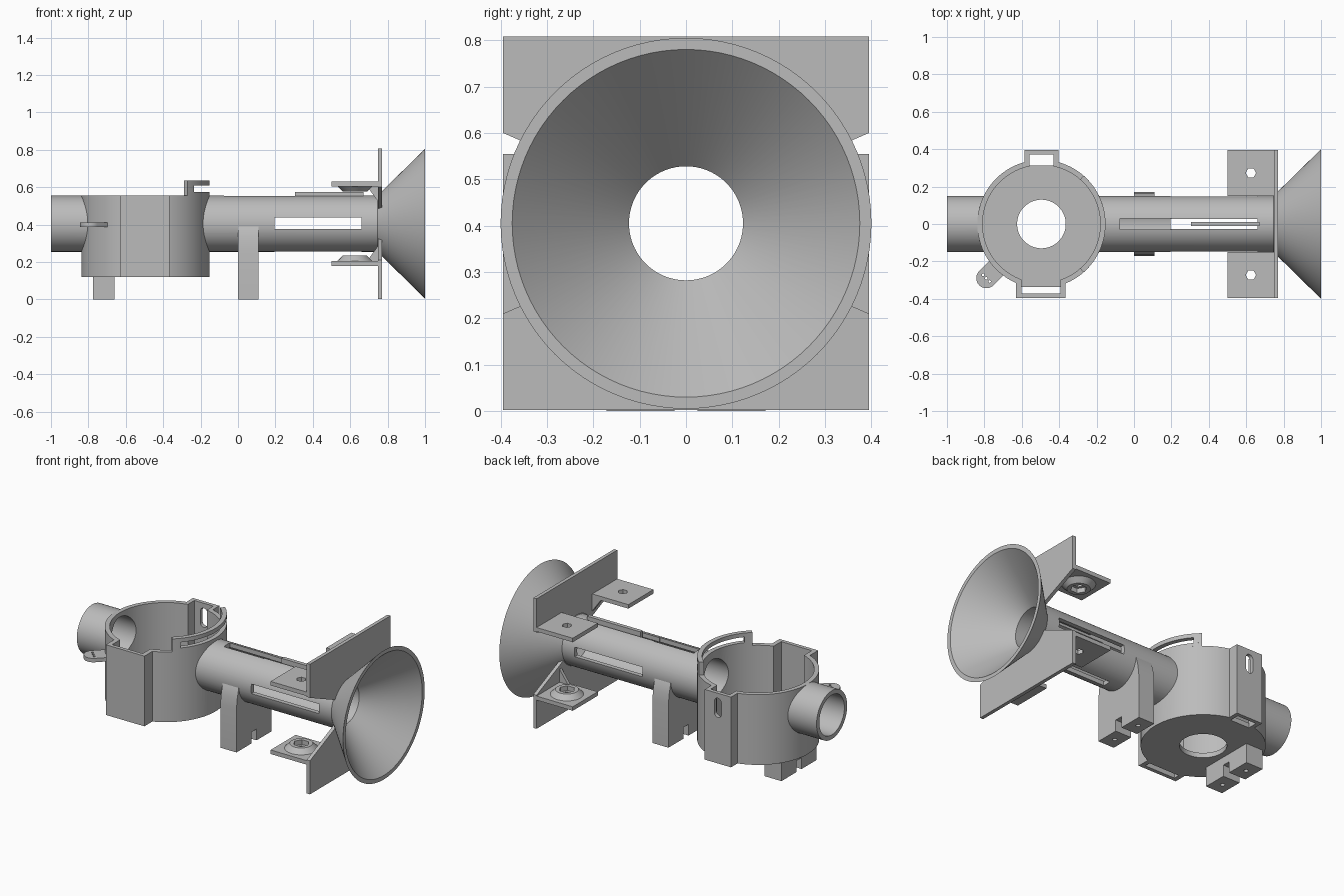
import bpy, bmesh
from math import pi, cos, sin, radians
from mathutils import Vector

cube = bpy.data.objects.get("Cube")
if cube:
    bpy.data.objects.remove(cube)

grey = bpy.data.materials.new("light_grey")
grey.use_nodes = True
GREY = (0.5, 0.5, 0.5, 1)
grey.diffuse_color = GREY
grey.node_tree.nodes["Principled BSDF"].inputs["Base Color"].default_value = GREY

AXIS_Z = 0.405      # height of the tube axis
CUP_X = -0.495      # centre of the cup
CUP_R, CUP_IN = 0.343, 0.315
SEG = 96


def make(name, bm):
    bmesh.ops.recalc_face_normals(bm, faces=bm.faces)
    mesh = bpy.data.meshes.new(name)
    bm.to_mesh(mesh)
    bm.free()
    mesh.materials.append(grey)
    ob = bpy.data.objects.new(name, mesh)
    bpy.context.collection.objects.link(ob)
    return ob


def prism(name, pts, axis, a, b):
    """Extrude a 2D outline along an axis from a to b."""
    place = {"x": lambda p, t: (t, p[0], p[1]),
             "y": lambda p, t: (p[0], t, p[1]),
             "z": lambda p, t: (p[0], p[1], t)}[axis]
    bm = bmesh.new()
    lo, hi = ([bm.verts.new(place(p, t)) for p in pts] for t in (a, b))
    bm.faces.new(lo)
    bm.faces.new(hi)
    for i in range(len(pts)):
        j = (i + 1) % len(pts)
        bm.faces.new((lo[i], lo[j], hi[j], hi[i]))
    return make(name, bm)


def box(name, x0, x1, y0, y1, z0, z1):
    return prism(name, [(x0, y0), (x1, y0), (x1, y1), (x0, y1)], "z", z0, z1)


def circle(cx, cy, r, n=SEG):
    return [(cx + r * cos(2 * pi * i / n), cy + r * sin(2 * pi * i / n)) for i in range(n)]


def capsule(p, q, r, n=16):
    """Outline of a round-ended strip between two points."""
    p, q = Vector(p), Vector(q)
    d = (q - p).normalized()
    side = Vector((-d.y, d.x))
    angles = [pi * i / n for i in range(n + 1)]
    return ([q - side * r * cos(t) + d * r * sin(t) for t in angles]
            + [p + side * r * cos(t) - d * r * sin(t) for t in angles])


def lathe_x(name, profile):
    """Spin a closed (x, radius) profile round the tube axis."""
    bm = bmesh.new()
    rings = [[bm.verts.new((x, r * cos(2 * pi * k / SEG), AXIS_Z + r * sin(2 * pi * k / SEG)))
              for x, r in profile] for k in range(SEG)]
    n = len(profile)
    for k in range(SEG):
        a, b = rings[k], rings[(k + 1) % SEG]
        for i in range(n):
            bm.faces.new((a[i], a[(i + 1) % n], b[(i + 1) % n], b[i]))
    return make(name, bm)


def combine(ob, others, op="DIFFERENCE"):
    """Boolean the others into ob, then discard them."""
    for other in others:
        mod = ob.modifiers.new("bool", "BOOLEAN")
        mod.operation, mod.solver, mod.object = op, "EXACT", other
    bpy.context.view_layer.update()
    mesh = bpy.data.meshes.new_from_object(
        ob.evaluated_get(bpy.context.evaluated_depsgraph_get()))
    ob.modifiers.clear()
    ob.data = mesh
    for other in others:
        bpy.data.objects.remove(other)
    return ob


def bore(r, x0, x1):
    return prism("bore", circle(0, AXIS_Z, r), "x", x0, x1)


def post(r, z0, z1, x=CUP_X, y=0, n=SEG):
    return prism("post", circle(x, y, r, n), "z", z0, z1)


# Cup with two side boxes, hollowed out and bored through
cup = prism("cup", circle(CUP_X, 0, CUP_R), "z", 0.12, 0.555)
combine(cup, [box("b", -0.63, -0.365, -0.395, -0.2, 0.12, 0.555),
              box("b", -0.585, -0.405, 0.2, 0.395, 0.12, 0.555)], "UNION")
combine(cup, [post(CUP_IN, 0.15, 0.7), post(0.13, 0, 0.3),
              box("c", -0.602, -0.393, -0.372, -0.336, 0, 0.7),
              box("c", -0.602, -0.393, -0.372, -0.2, 0.15, 0.7),
              box("c", -0.56, -0.43, 0.312, 0.372, 0, 0.7),
              box("c", -0.56, -0.43, 0.2, 0.372, 0.15, 0.7),
              bore(0.123, -1.1, 0),
              prism("c", capsule((CUP_X, 0.43), (CUP_X, 0.5), 0.024), "y", 0.35, 0.45)])


# Raised rim with a curved slot
def arc_wall(name, a0, a1, z0, z1, n=24):
    angles = [radians(a0 + (a1 - a0) * i / n) for i in range(n + 1)]
    pts = [(CUP_X + CUP_R * cos(t), CUP_R * sin(t)) for t in angles]
    pts += [(CUP_X + CUP_IN * cos(t), CUP_IN * sin(t)) for t in reversed(angles)]
    return prism(name, pts, "z", z0, z1)


arc_wall("rim_lower_strip", -49, 49, 0.555, 0.575)
arc_wall("rim_upper_strip", -49, 49, 0.61, 0.635)
for s, side in ((1, "left"), (-1, "right")):
    arc_wall("rim_post_" + side, s * 41, s * 49, 0.575, 0.61, 6)

# Small round tab with a row of pin holes
tab_dir = Vector((-0.713, -0.701))
mid = Vector((CUP_X, 0))
tab = prism("cable_tab", capsule(mid + tab_dir * 0.3, mid + tab_dir * 0.413, 0.054),
            "z", 0.388, 0.412)
pins = []
for k in (-1, 0, 1):
    p = mid + tab_dir * 0.413 + Vector((0.701, -0.713)) * 0.025 * k
    pins.append(post(0.007, 0.3, 0.5, p.x, p.y, 12))
combine(tab, [post(0.33, 0.3, 0.5)] + pins)

# Short tube, and long slotted tube ending in the funnel
R, RI = 0.15, 0.123
short_tube = lathe_x("short_tube", [(-1, R), (-0.7, R), (-0.7, RI), (-1, RI)])
combine(short_tube, [post(0.32, 0, 1)])
long_tube = lathe_x("tube_and_funnel", [(-0.3, R), (0.745, R), (1, 0.4),
                                        (1, 0.375), (0.745, RI), (-0.3, RI)])
combine(long_tube, [post(0.32, 0, 1),
                    box("c", 0.195, 0.66, -0.3, 0.3, 0.378, 0.437),
                    box("c", 0.195, 0.66, -0.026, 0.026, 0.1, 0.7),
                    box("c", -0.075, 0.2, -0.03, 0.03, AXIS_Z, 0.7)])
box("sight_fin", 0.305, 0.67, -0.012, 0.012, 0.53, 0.575)


# Notched feet with screw holes
def foot(name, x0, x1, top):
    half = [(0.025, 0.07), (0.025, 0), (0.172, 0)] + top
    ob = prism(name, half + [(-y, z) for y, z in reversed(half)], "x", x0, x1)
    holes = [post(0.013, -0.1, 0.06, (x0 + x1) / 2, y, 16) for y in (-0.1, 0.1)]
    return combine(ob, holes)


foot("cup_foot", -0.775, -0.66, [(0.172, 0.13)])
leg = foot("tube_leg", 0, 0.11, [(0.172, 0.27), (0.165, 0.33), (0.15, 0.39), (0.13, 0.42)])
combine(leg, [bore(0.14, -0.1, 0.2)])

# Mounting plates, shelves, gussets and nut bosses, above and below the tube
for s, level in ((1, "upper"), (-1, "lower")):
    def h(v):
        return AXIS_Z + s * v

    half = [(0.12, h(0.075)), (0.395, h(0.195)), (0.395, h(0.403))]
    plate = prism(level + "_plate", half + [(-y, z) for y, z in reversed(half)],
                  "x", 0.748, 0.77)
    combine(plate, [bore(0.15, 0.6, 0.9)])
    for t, side in ((1, "left"), (-1, "right")):
        y = t * 0.273
        tag = level + "_" + side
        shelf = box(tag + "_shelf", 0.5, 0.76, t * 0.15, t * 0.395, h(0.2), h(0.225))
        combine(shelf, [post(0.028, 0, 1, 0.625, y, 6)])
        bm = bmesh.new()
        bmesh.ops.create_cone(bm, cap_ends=True, segments=48, radius1=0.095,
                              radius2=0.065, depth=0.03)
        for v in bm.verts:
            v.co = (v.co.x + 0.625, v.co.y + y, h(0.186 - v.co.z))
        boss = make(tag + "_nut_boss", bm)
        combine(boss, [post(0.046, 0, 1, 0.625, y, 6)])
        prism(tag + "_gusset", [(0.69, h(0.2)), (0.755, h(0.2)), (0.755, h(0.11))],
              "y", t * 0.15, t * 0.17)

# Smooth the round surfaces, keep edges crisp
bpy.ops.object.select_all(action="DESELECT")
for ob in bpy.context.collection.objects:
    if ob.type == "MESH" and grey.name in ob.data.materials:
        ob.select_set(True)
        bpy.context.view_layer.objects.active = ob
bpy.ops.object.shade_smooth_by_angle(angle=radians(30))
